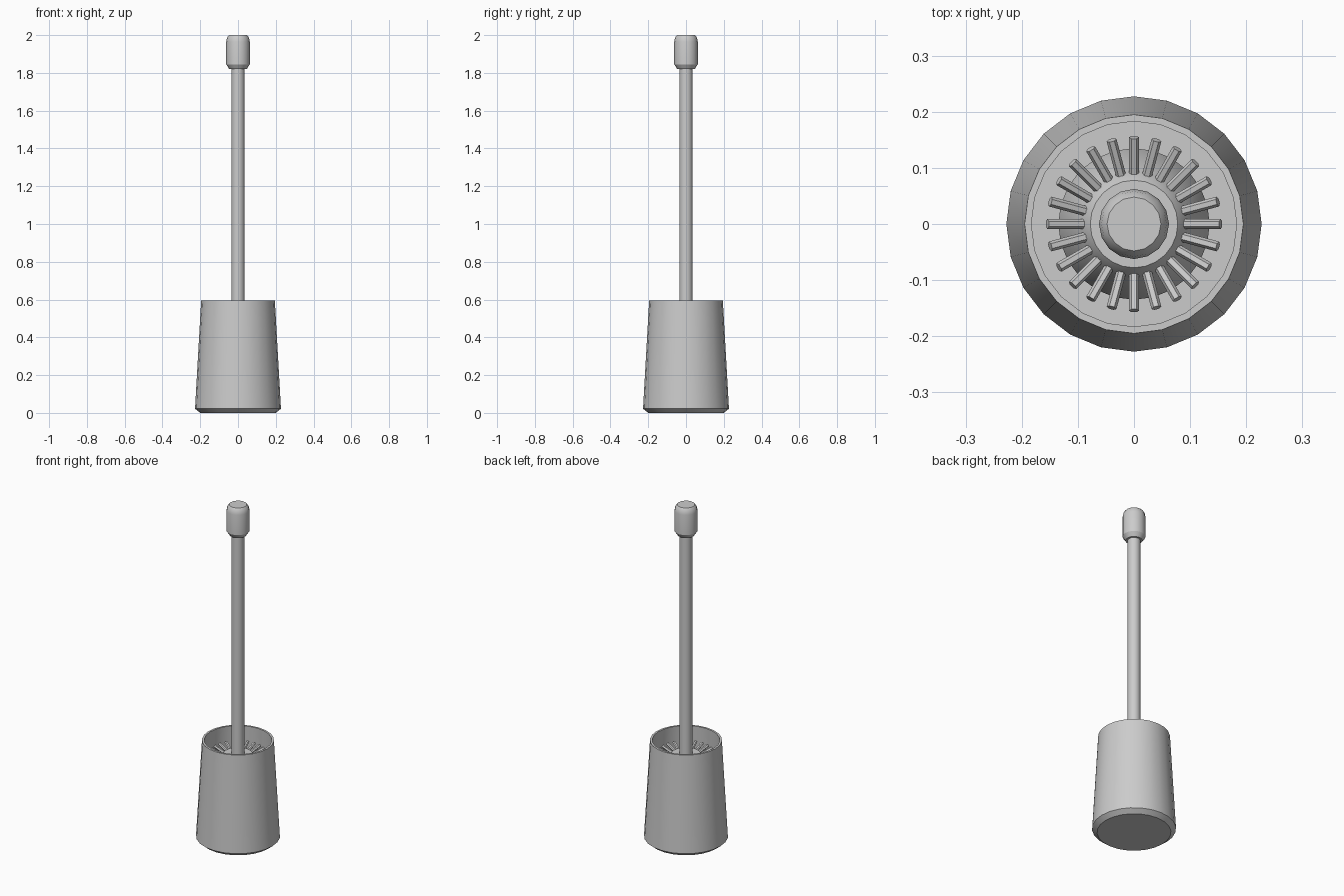
import bpy, bmesh, math
from mathutils import Matrix, Vector

if "Cube" in bpy.data.objects:
    bpy.data.objects.remove(bpy.data.objects["Cube"])


def finish(name, bm, angle=30):
    bmesh.ops.recalc_face_normals(bm, faces=bm.faces)
    mesh = bpy.data.meshes.new(name)
    bm.to_mesh(mesh)
    bm.free()
    ob = bpy.data.objects.new(name, mesh)
    bpy.context.collection.objects.link(ob)
    bpy.ops.object.select_all(action='DESELECT')
    ob.select_set(True)
    bpy.context.view_layer.objects.active = ob
    bpy.ops.object.shade_smooth_by_angle(angle=math.radians(angle))
    return ob


def lathe(name, profile, sides):
    """Revolve (radius, z) points around z, capping both ends."""
    bm = bmesh.new()
    rings = []
    for r, z in profile:
        rings.append([bm.verts.new((r * math.cos(2 * math.pi * i / sides),
                                    r * math.sin(2 * math.pi * i / sides), z))
                      for i in range(sides)])
    for a, b in zip(rings, rings[1:]):
        for i in range(sides):
            j = (i + 1) % sides
            bm.faces.new((a[i], a[j], b[j], b[i]))
    bm.faces.new(rings[0])
    bm.faces.new(rings[-1])
    return finish(name, bm)


# Hollow tapered holder with chamfered foot
lathe("holder", [(0.2, 0), (0.2275, 0.022), (0.195, 0.595),
                 (0.183, 0.595), (0.212, 0.04)], 24)

# Stick and grip
lathe("handle_stick", [(0.035, 0.45), (0.035, 1.83)], 16)
lathe("handle_grip", [(0.046, 1.82), (0.0625, 1.845), (0.0625, 1.965),
                      (0.058, 1.987), (0.048, 2.0)], 16)

# Brush core: narrow collar flaring to the head
lathe("brush_core", [(0.11, 0.07), (0.135, 0.1), (0.135, 0.4),
                     (0.09, 0.5), (0.078, 0.515)], 24)

# Bristles: rows of six-sided rods, tilted upward
bm = bmesh.new()
tilt = math.radians(20)
for z in (0.16, 0.24, 0.32, 0.40, 0.48):
    for i in range(24):
        length = 0.08
        m = (Matrix.Rotation(2 * math.pi * i / 24, 4, 'Z')
             @ Matrix.Translation(Vector((0.117, 0, z + 0.024)))
             @ Matrix.Rotation(math.pi / 2 - tilt, 4, 'Y'))
        bmesh.ops.create_cone(bm, cap_ends=True, segments=6, radius1=0.009,
                              radius2=0.009, depth=length, matrix=m)
finish("bristles", bm)
